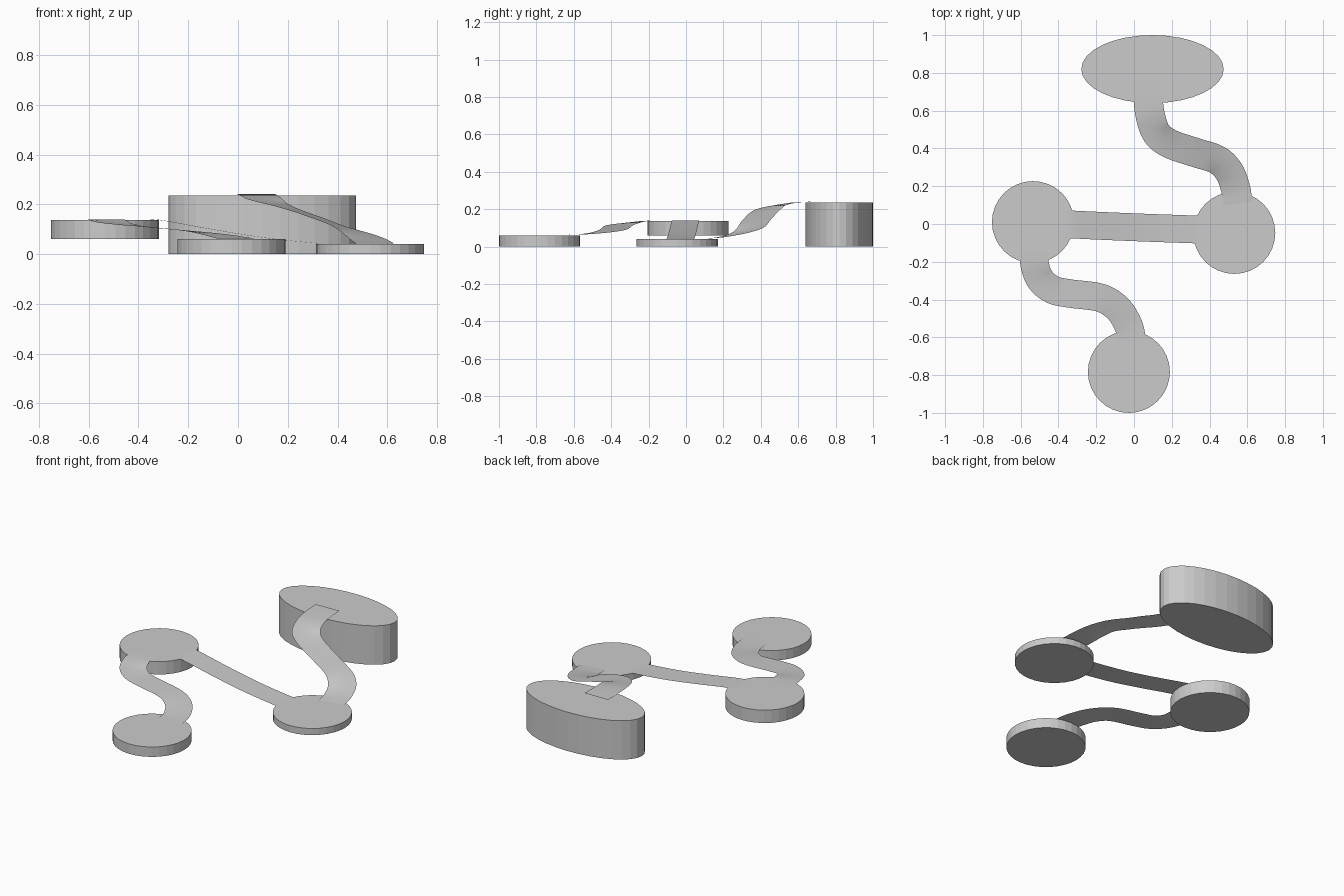
import bpy, bmesh, math
from mathutils import Vector

if "Cube" in bpy.data.objects:
    bpy.data.objects.remove(bpy.data.objects["Cube"])

def platform(name, x, y, rx, ry, z0, z1):
    bpy.ops.mesh.primitive_cylinder_add(vertices=32, radius=1, depth=1,
                                        location=(x, y, (z0 + z1) / 2))
    ob = bpy.context.object
    ob.name = name
    ob.scale = (rx, ry, z1 - z0)
    bpy.ops.object.transform_apply(location=False, rotation=False, scale=True)

def smooth_path(pts, steps=6):
    # Catmull-Rom curve through the points
    p = [Vector(q) for q in pts]
    p = [2 * p[0] - p[1]] + p + [2 * p[-1] - p[-2]]
    out = []
    for a, b, c, d in zip(p, p[1:], p[2:], p[3:]):
        for i in range(steps):
            t = i / steps
            out.append(0.5 * (2 * b + (c - a) * t + (2 * a - 5 * b + 4 * c - d) * t * t
                              + (3 * b - a - 3 * c + d) * t ** 3))
    return out + [p[-2]]

def ramp(name, pts, width):
    # thin sheet, level across its width, swept along the path
    path = smooth_path(pts)
    bm = bmesh.new()
    rows = []
    for i, c in enumerate(path):
        t = path[min(i + 1, len(path) - 1)] - path[max(i - 1, 0)]
        n = Vector((-t.y, t.x, 0)).normalized() * width / 2
        rows.append([bm.verts.new(c + n * k) for k in (-1, -0.5, 0, 0.5, 1)])
    for r, s in zip(rows, rows[1:]):
        for k in range(4):
            bm.faces.new((r[k], s[k], s[k + 1], r[k + 1])).smooth = True
    me = bpy.data.meshes.new(name)
    bm.to_mesh(me)
    bm.free()
    ob = bpy.data.objects.new(name, me)
    bpy.context.collection.objects.link(ob)

# Platforms
platform("back_oval_platform", 0.098, 0.82, 0.377, 0.18, 0, 0.235)
platform("left_round_platform", -0.535, 0.01, 0.217, 0.217, 0.06, 0.138)
platform("right_round_platform", 0.531, -0.047, 0.217, 0.217, 0, 0.04)
platform("front_round_platform", -0.027, -0.783, 0.217, 0.217, 0, 0.06)

# Connecting ramps
ramp("back_ramp", [(0.072, 0.755, 0.242), (0.075, 0.66, 0.240), (0.087, 0.57, 0.234),
                   (0.12, 0.48, 0.215), (0.19, 0.425, 0.19), (0.32, 0.38, 0.145),
                   (0.44, 0.34, 0.098), (0.505, 0.275, 0.07), (0.537, 0.19, 0.051),
                   (0.55, 0.11, 0.043)], 0.155)
ramp("middle_ramp", [(-0.36, 0.0, 0.141), (-0.3, -0.004, 0.135), (-0.1, -0.013, 0.099),
                     (0.1, -0.021, 0.067), (0.3, -0.028, 0.045), (0.37, -0.031, 0.042)], 0.147)
ramp("front_ramp", [(-0.53, -0.15, 0.14), (-0.525, -0.22, 0.137), (-0.495, -0.295, 0.126),
                    (-0.43, -0.348, 0.116), (-0.34, -0.368, 0.107), (-0.18, -0.39, 0.091),
                    (-0.088, -0.445, 0.078), (-0.035, -0.525, 0.068), (-0.014, -0.6, 0.064),
                    (-0.012, -0.69, 0.063)], 0.15)
